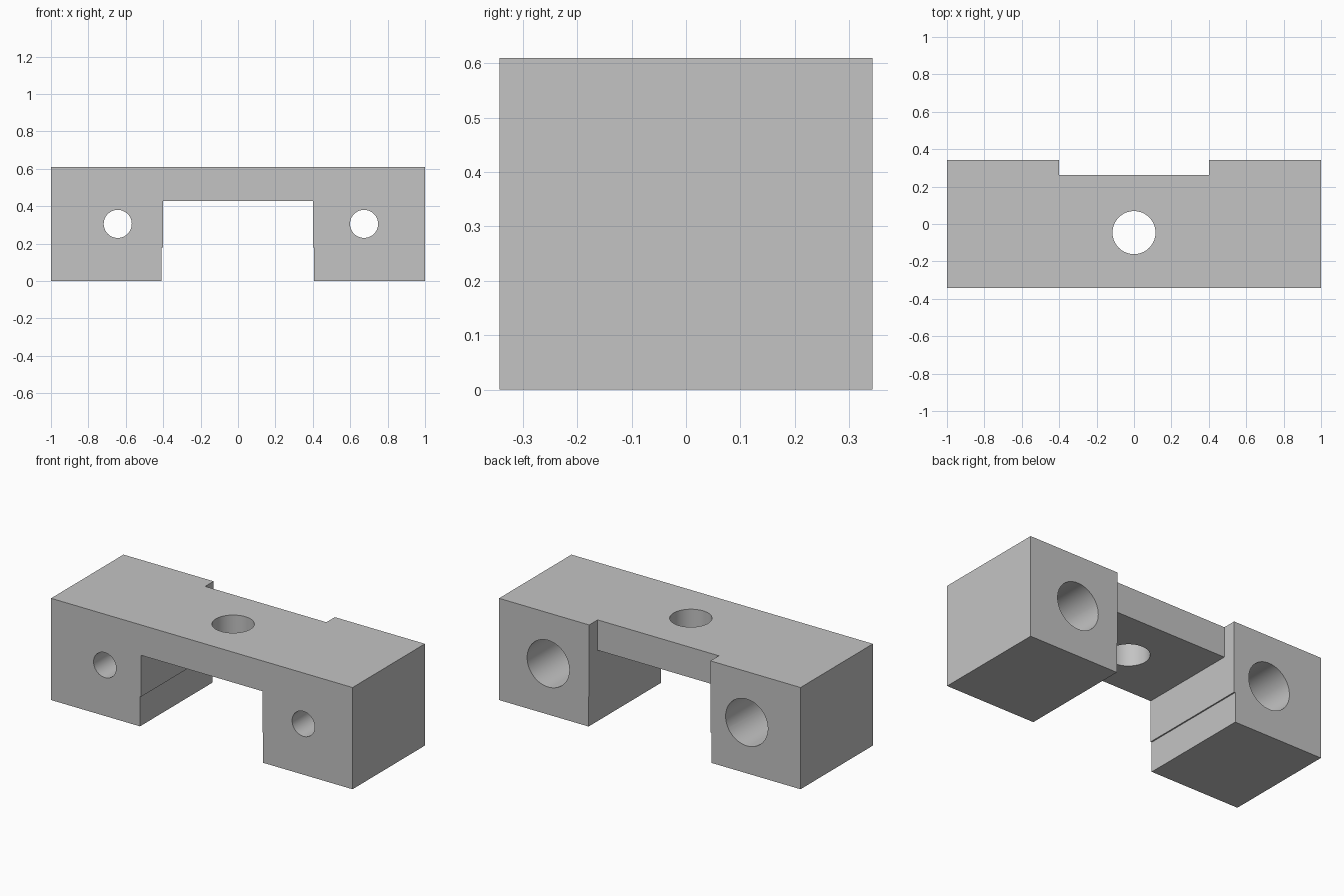
import bpy, bmesh
from math import pi

if "Cube" in bpy.data.objects:
    bpy.data.objects.remove(bpy.data.objects["Cube"])

HALF_DEPTH, HEIGHT = 0.343, 0.61

grey = bpy.data.materials.new("plain grey")
grey.use_nodes = True
grey.diffuse_color = (0.55, 0.55, 0.55, 1)
grey.node_tree.nodes["Principled BSDF"].inputs["Base Color"].default_value = (0.55, 0.55, 0.55, 1)


def extrude_profile(name, profile, y0, y1):
    """Solid made by extruding an x-z outline along y."""
    bm = bmesh.new()
    face = bm.faces.new([bm.verts.new((x, y0, z)) for x, z in profile])
    new = bmesh.ops.extrude_face_region(bm, geom=[face])["geom"]
    verts = [g for g in new if isinstance(g, bmesh.types.BMVert)]
    bmesh.ops.translate(bm, verts=verts, vec=(0, y1 - y0, 0))
    bmesh.ops.recalc_face_normals(bm, faces=bm.faces)
    mesh = bpy.data.meshes.new(name)
    bm.to_mesh(mesh)
    bm.free()
    mesh.materials.append(grey)
    obj = bpy.data.objects.new(name, mesh)
    bpy.context.collection.objects.link(obj)
    return obj


def cylinder(radius, length, location, rotation=(0, 0, 0)):
    bpy.ops.mesh.primitive_cylinder_add(vertices=64, radius=radius, depth=length,
                                        location=location, rotation=rotation)
    obj = bpy.context.object
    obj.data.materials.append(grey)
    return obj


def cut(target, cutter):
    """Subtract the cutter, then remove it."""
    cutter.hide_render = True
    mod = target.modifiers.new("cut", "BOOLEAN")
    mod.operation, mod.solver, mod.object = "DIFFERENCE", "EXACT", cutter
    bpy.ops.object.select_all(action="DESELECT")
    bpy.context.view_layer.objects.active = target
    target.select_set(True)
    bpy.ops.object.modifier_apply(modifier=mod.name)
    bpy.data.objects.remove(cutter)


# Bridge and two legs, with a slight relief on the lower inner leg faces
bracket = extrude_profile("bracket_body", [
    (-1, 0), (-0.41, 0), (-0.41, 0.18), (-0.402, 0.18), (-0.402, 0.428),
    (0.402, 0.428), (0.402, 0.18), (0.406, 0.18), (0.406, 0), (1, 0),
    (1, HEIGHT), (-1, HEIGHT)], -HALF_DEPTH, HALF_DEPTH)

# Shallow recess along the back of the bridge
cut(bracket, extrude_profile("recess_cutter", [
    (-0.402, 0.3), (0.402, 0.3), (0.402, 0.8), (-0.402, 0.8)], 0.263, 0.5))

# Vertical hole through the bridge
cut(bracket, cylinder(0.115, 0.8, (0, -0.046, 0.5)))

# Bolt holes through the legs, widened by deep counterbores from the back
for x in (-0.643, 0.674):
    cut(bracket, cylinder(0.075, 1, (x, 0, 0.305), (pi / 2, 0, 0)))
    cut(bracket, cylinder(0.14, 0.6, (x, 0.2, 0.305), (pi / 2, 0, 0)))

bpy.context.view_layer.objects.active = bracket
bracket.select_set(True)
bpy.ops.object.shade_smooth_by_angle(angle=pi / 6)
